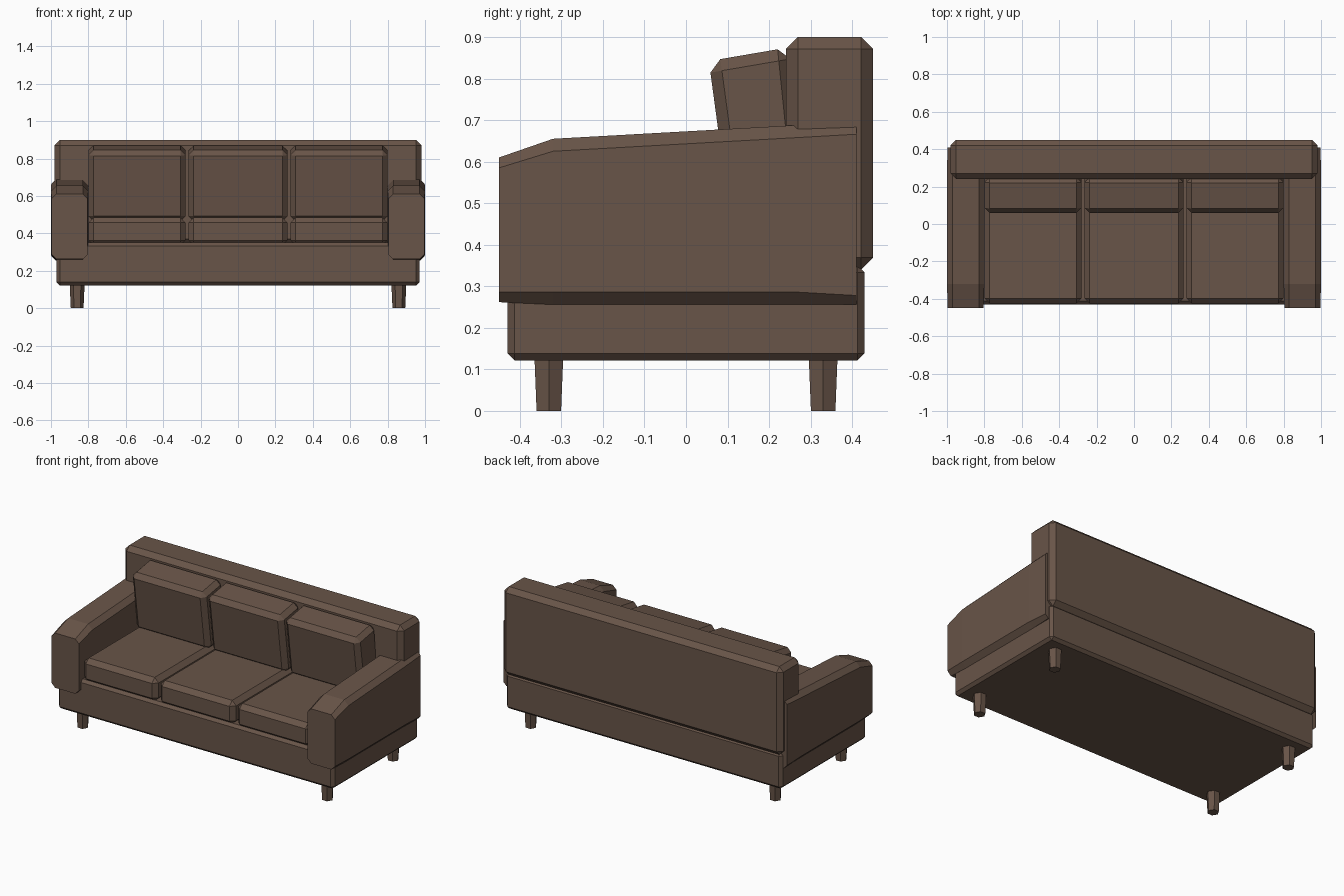
import bpy, bmesh, math

if "Cube" in bpy.data.objects:
    bpy.data.objects.remove(bpy.data.objects["Cube"])

brown = bpy.data.materials.new("brown upholstery")
brown.diffuse_color = (0.14, 0.09, 0.065, 1)
brown.use_nodes = True
brown.node_tree.nodes["Principled BSDF"].inputs["Base Color"].default_value = brown.diffuse_color


def finish(bm, name, bevel=0):
    if bevel:
        bmesh.ops.bevel(bm, geom=bm.edges[:], offset=bevel, segments=1,
                        profile=0.5, affect='EDGES')
    bmesh.ops.recalc_face_normals(bm, faces=bm.faces[:])
    me = bpy.data.meshes.new(name)
    bm.to_mesh(me)
    bm.free()
    me.materials.append(brown)
    ob = bpy.data.objects.new(name, me)
    bpy.context.collection.objects.link(ob)
    return ob


def loft(bm, rings):
    """Join equal-length rings of points and cap both ends."""
    vs = [[bm.verts.new(p) for p in ring] for ring in rings]
    n = len(vs[0])
    for a, b in zip(vs, vs[1:]):
        for i in range(n):
            bm.faces.new((a[i], a[(i + 1) % n], b[(i + 1) % n], b[i]))
    bm.faces.new(vs[0])
    bm.faces.new(vs[-1][::-1])


def extrude_x(name, profile, x0, x1, bevel):
    """Extrude a (y, z) profile along x and chamfer every edge."""
    bm = bmesh.new()
    loft(bm, [[(x, y, z) for y, z in profile] for x in (x0, x1)])
    return finish(bm, name, bevel)


def box(name, x0, x1, y0, y1, z0, z1, bevel):
    return extrude_x(name, [(y0, z0), (y1, z0), (y1, z1), (y0, z1)], x0, x1, bevel)


# Base and backrest
box("base", -0.97, 0.97, -0.43, 0.43, 0.122, 0.35, 0.017)
box("backrest", -0.98, 0.98, 0.24, 0.45, 0.34, 0.90, 0.029)

# Seat cushions and forward-leaning back cushions
for i, (x0, x1) in enumerate([(-0.80, -0.28), (-0.265, 0.265), (0.28, 0.80)]):
    box(f"seat_cushion_{i + 1}", x0, x1, -0.425, 0.25, 0.335, 0.485, 0.028)
    extrude_x(f"back_cushion_{i + 1}",
              [(0.106, 0.465), (0.29, 0.465), (0.248, 0.875), (0.055, 0.842)],
              x0, x1, 0.028)


# Armrests: chamfered section lofted from front to back
def arm_ring(y, half, z0, z1, c):
    x0, x1 = 0.9 - half, 0.9 + half
    return [(x0 + c, y, z0), (x1 - c, y, z0), (x1, y, z0 + c), (x1, y, z1 - c),
            (x1 - c, y, z1), (x0 + c, y, z1), (x0, y, z1 - c), (x0, y, z0 + c)]


for side, label in ((1, "right"), (-1, "left")):
    bm = bmesh.new()
    rings = [arm_ring(-0.45, 0.096, 0.262, 0.61, 0.025),
             arm_ring(-0.32, 0.1, 0.256, 0.655, 0.03),
             arm_ring(0.27, 0.1, 0.256, 0.688, 0.03),
             arm_ring(0.41, 0.097, 0.256, 0.688, 0.022)]
    loft(bm, [[(x * side, y, z) for x, y, z in r] for r in rings])
    finish(bm, f"{label}_armrest")

    # Tapered six-sided legs
    for y, end in ((-0.33, "front"), (0.33, "back")):
        bm = bmesh.new()
        loft(bm, [[(0.86 * side + r * math.cos(k * math.pi / 3),
                    y + r * math.sin(k * math.pi / 3), z) for k in range(6)]
                  for r, z in ((0.034, 0), (0.04, 0.13))])
        finish(bm, f"{label}_{end}_leg")
